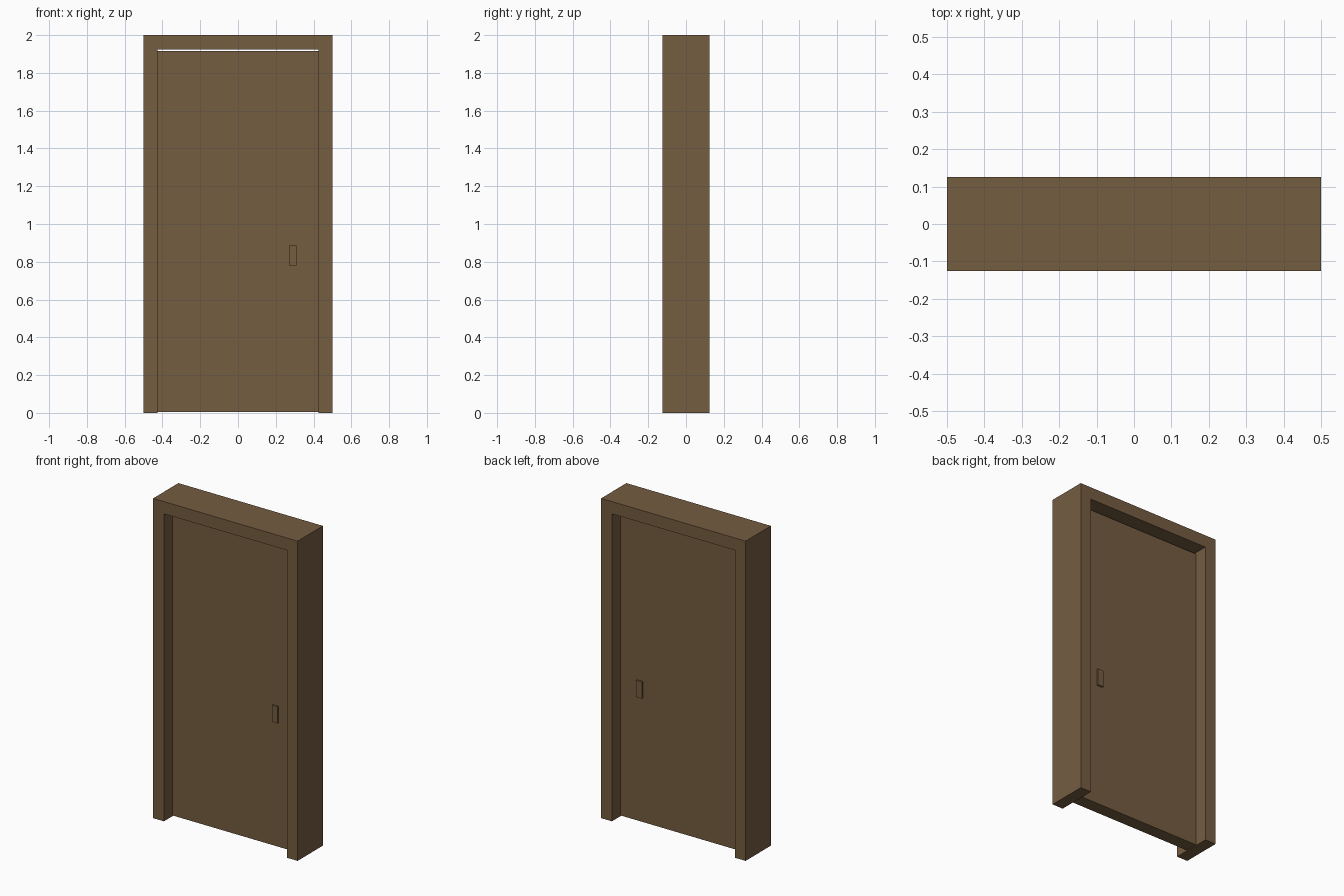
import bpy
import bmesh

if "Cube" in bpy.data.objects:
    bpy.data.objects.remove(bpy.data.objects["Cube"])

brown = bpy.data.materials.new("brown wood")
brown.diffuse_color = (0.178, 0.109, 0.053, 1)
brown.use_nodes = True
brown.node_tree.nodes["Principled BSDF"].inputs["Base Color"].default_value = brown.diffuse_color


def extrude_profile(name, points, y0, y1):
    """Extrude an (x, z) outline from y0 back to y1."""
    bm = bmesh.new()
    face = bm.faces.new([bm.verts.new((x, y0, z)) for x, z in points])
    result = bmesh.ops.extrude_face_region(bm, geom=[face])
    moved = [g for g in result["geom"] if isinstance(g, bmesh.types.BMVert)]
    bmesh.ops.translate(bm, verts=moved, vec=(0, y1 - y0, 0))
    bmesh.ops.recalc_face_normals(bm, faces=bm.faces)
    mesh = bpy.data.meshes.new(name)
    bm.to_mesh(mesh)
    bm.free()
    mesh.materials.append(brown)
    obj = bpy.data.objects.new(name, mesh)
    bpy.context.collection.objects.link(obj)
    return obj


def rect(x0, x1, z0, z1):
    return [(x0, z0), (x1, z0), (x1, z1), (x0, z1)]


# Frame: two jambs and a header in one outline, open at the floor
extrude_profile("door_frame", [(-0.5, 0), (-0.425, 0), (-0.425, 1.923), (0.425, 1.923),
                               (0.425, 0), (0.5, 0), (0.5, 2), (-0.5, 2)], -0.125, 0.125)

# Door leaf, with small gaps above and below
extrude_profile("door_leaf", rect(-0.425, 0.425, 0.005, 1.915), -0.041, 0.041)

# Handle plates on both faces
for name, side in (("front_handle", -1), ("back_handle", 1)):
    extrude_profile(name, rect(0.27, 0.31, 0.78, 0.885), side * 0.041, side * 0.051)
